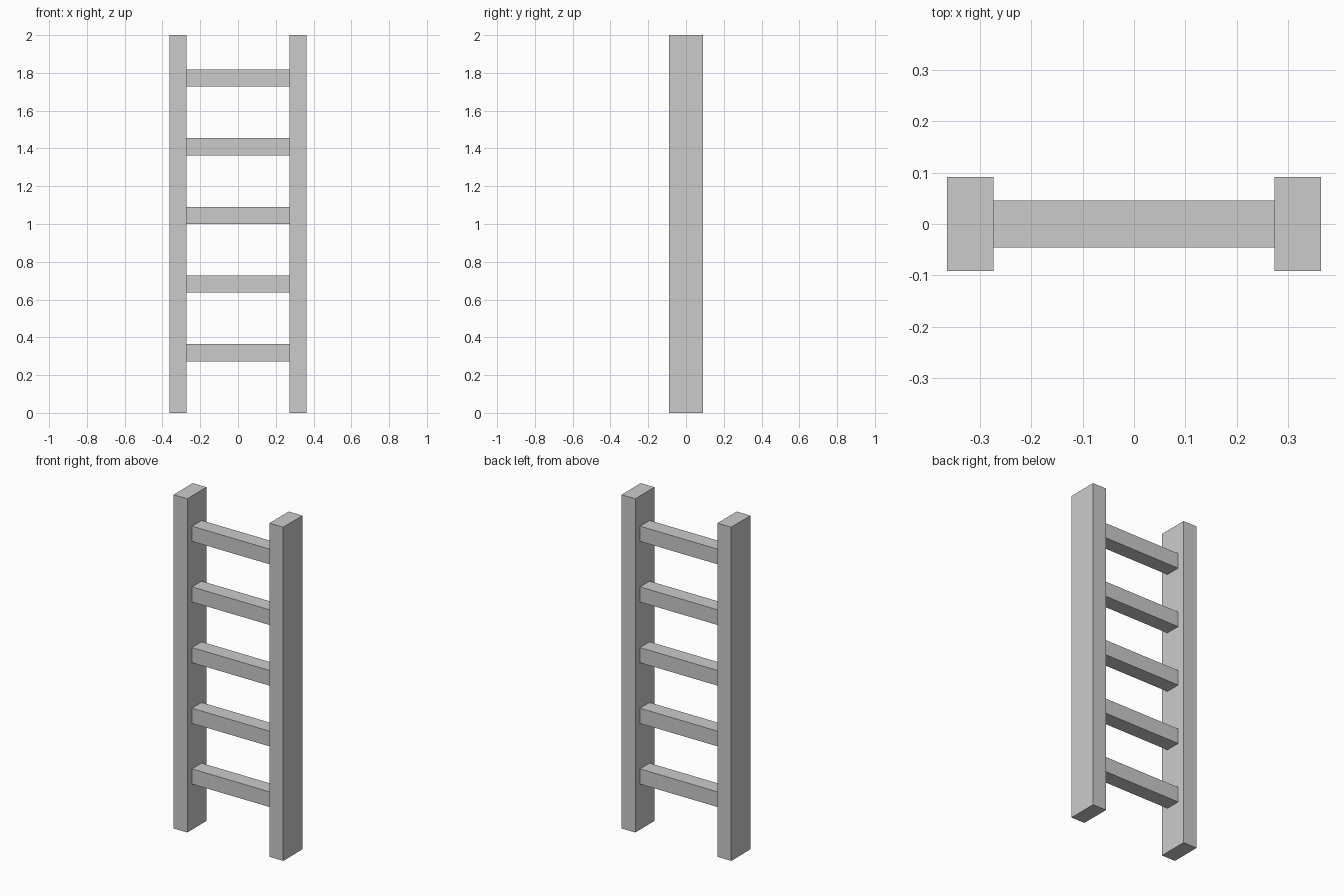
import bpy

if "Cube" in bpy.data.objects:
    bpy.data.objects.remove(bpy.data.objects["Cube"])

U = 2 / 22  # one grid unit: the ladder is 22 units tall


def box(name, centre, size):
    bpy.ops.mesh.primitive_cube_add(size=1, location=[c * U for c in centre])
    obj = bpy.context.object
    obj.name = name
    obj.scale = [s * U for s in size]
    bpy.ops.object.transform_apply(location=False, rotation=False, scale=True)
    return obj


# Upright side rails
for side, x in (("left", -3.5), ("right", 3.5)):
    box(f"{side}_rail", (x, 0, 11), (1, 2, 22))

# Evenly spaced square rungs between the rails
for i in range(5):
    box(f"rung_{i + 1}", (0, 0, 3.5 + 4 * i), (6, 1, 1))
